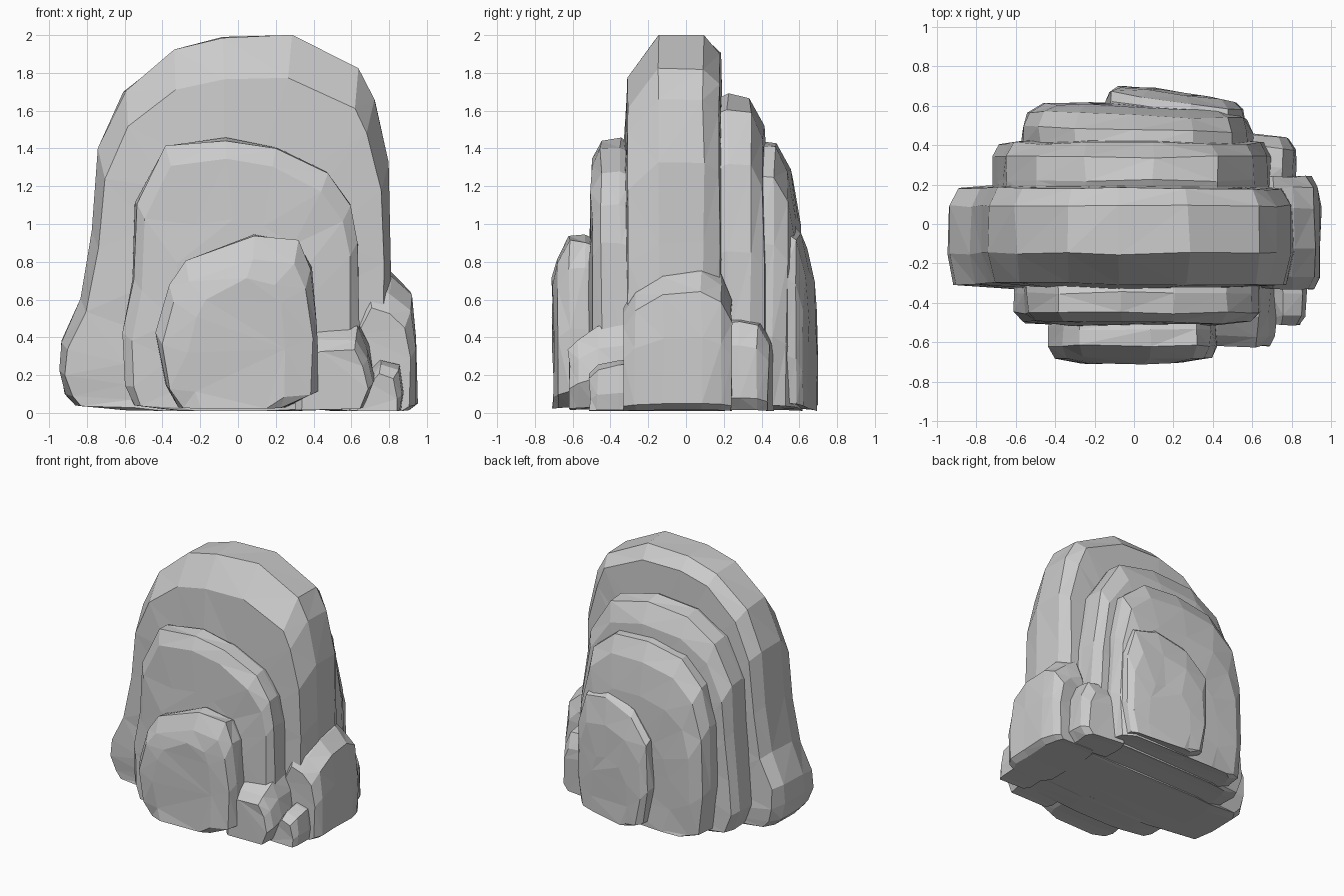
import bpy, bmesh, random

random.seed(4)


def slab(name, profile, rings, tilt=0.0, jitter=0.008):
    """Loft an x-z outline through depth rings (y, x scale, z scale), capped and faceted."""
    cx = (min(p[0] for p in profile) + max(p[0] for p in profile)) / 2
    bm = bmesh.new()
    loops = []
    for y, sx, sz in rings:
        loop = []
        for x, z in profile:
            j = [random.uniform(-jitter, jitter) for _ in range(3)]
            px = cx + (x - cx) * sx + j[0]
            pz = max(0.01, z * sz + (j[2] if z > 0.1 else 0))
            loop.append(bm.verts.new((px, y + tilt * (x - cx) * sx + j[1], pz)))
        loops.append(loop)
    n = len(profile)
    for a, b in zip(loops, loops[1:]):
        for i in range(n):
            bm.faces.new((a[i], a[(i + 1) % n], b[(i + 1) % n], b[i]))
    bm.faces.new(loops[0])
    bm.faces.new(loops[-1])
    bmesh.ops.recalc_face_normals(bm, faces=bm.faces[:])
    bmesh.ops.triangulate(bm, faces=bm.faces[:])
    bmesh.ops.recalc_face_normals(bm, faces=bm.faces[:])
    me = bpy.data.meshes.new(name)
    bm.to_mesh(me)
    bm.free()
    ob = bpy.data.objects.new(name, me)
    bpy.context.collection.objects.link(ob)
    return ob


# Tall central slab with a flared foot on the left
slab("main_slab",
     [(-.60, .015), (-.86, .04), (-.91, .10), (-.945, .22), (-.94, .38), (-.83, .61),
      (-.77, .97), (-.735, 1.40), (-.60, 1.70), (-.34, 1.92), (-.08, 1.99), (.28, 1.995),
      (.64, 1.82), (.72, 1.66), (.795, 1.33), (.80, .90), (.81, .40), (.78, .03), (.3, .01)],
     [(-.325, .6, .7), (-.305, .96, .89), (-.15, 1, 1), (.09, 1, 1),
      (.18, .94, .955), (.2, .6, .7)])

# Front layers
slab("front_middle_slab",
     [(-.35, .015), (-.55, .04), (-.60, .15), (-.605, .42), (-.555, .70), (-.54, 1.12),
      (-.39, 1.42), (-.06, 1.455), (.20, 1.41), (.47, 1.27), (.60, 1.10), (.64, .90),
      (.64, .40), (.60, .03), (.2, .01)],
     [(-.51, .6, .7), (-.50, .93, .92), (-.45, 1, .995), (-.35, 1, 1), (-.29, 1, .98)])
slab("front_low_slab",
     [(-.31, .03), (-.38, .15), (-.43, .42), (-.36, .68), (-.28, .80), (.09, .945),
      (.32, .91), (.39, .77), (.42, .45), (.42, .11), (.25, .03)],
     [(-.705, .6, .75), (-.68, .93, .86), (-.62, 1, 1), (-.53, 1, .995), (-.47, 1, .97)])

# Back layers
slab("back_tall_slab",
     [(-.55, .015), (-.66, .04), (-.72, .20), (-.70, .50), (-.67, .85), (-.65, 1.2),
      (-.50, 1.5), (-.25, 1.66), (.10, 1.69), (.42, 1.61), (.61, 1.32), (.68, .85),
      (.70, .40), (.68, .03)],
     [(.15, 1, .98), (.22, 1, 1), (.34, 1, .99), (.41, .94, .90), (.44, .6, .65)])
slab("back_middle_slab",
     [(-.45, .015), (-.53, .05), (-.57, .40), (-.56, .90), (-.48, 1.2), (-.30, 1.38),
      (0, 1.44), (.30, 1.42), (.50, 1.25), (.58, .90), (.60, .40), (.57, .04)],
     [(.38, 1, 1), (.48, 1, .995), (.55, .95, .90), (.595, .82, .72), (.605, .5, .5)], -.03)
slab("back_low_slab",
     [(0, .02), (-.09, .06), (-.14, .35), (-.12, .72), (.04, .92), (.28, 1.0),
      (.48, .96), (.56, .72), (.57, .30), (.52, .05)],
     [(.50, 1, .98), (.57, 1, 1), (.625, .97, .95), (.66, .85, .75), (.67, .5, .5)], -.14)

# Small boulders around the right foot
slab("right_boulder",
     [(.55, .015), (.60, .60), (.70, .80), (.81, .74), (.92, .64), (.945, .40),
      (.945, .05), (.90, .015)],
     [(-.33, .82, .7), (-.27, .97, .85), (-.12, 1, .97), (.08, 1, 1), (.19, .93, .92), (.24, .75, .75)])
slab("right_back_boulder",
     [(.45, .015), (.50, .42), (.62, .50), (.75, .48), (.81, .36), (.82, .08), (.77, .015)],
     [(.20, 1, 1), (.30, 1, 1), (.39, 1, .95), (.45, .8, .75)], -.12)
slab("front_right_boulder",
     [(.30, .02), (.32, .40), (.42, .46), (.63, .46), (.69, .34), (.72, .18), (.66, .03)],
     [(-.62, .85, .72), (-.57, .97, .85), (-.47, 1, 1), (-.30, 1, 1.05)])
slab("front_right_pebble",
     [(.60, .015), (.70, .20), (.75, .27), (.85, .24), (.87, .10), (.86, .015)],
     [(-.51, .8, .75), (-.47, 1, .95), (-.35, 1, 1.05), (-.28, 1, 1.05)])
